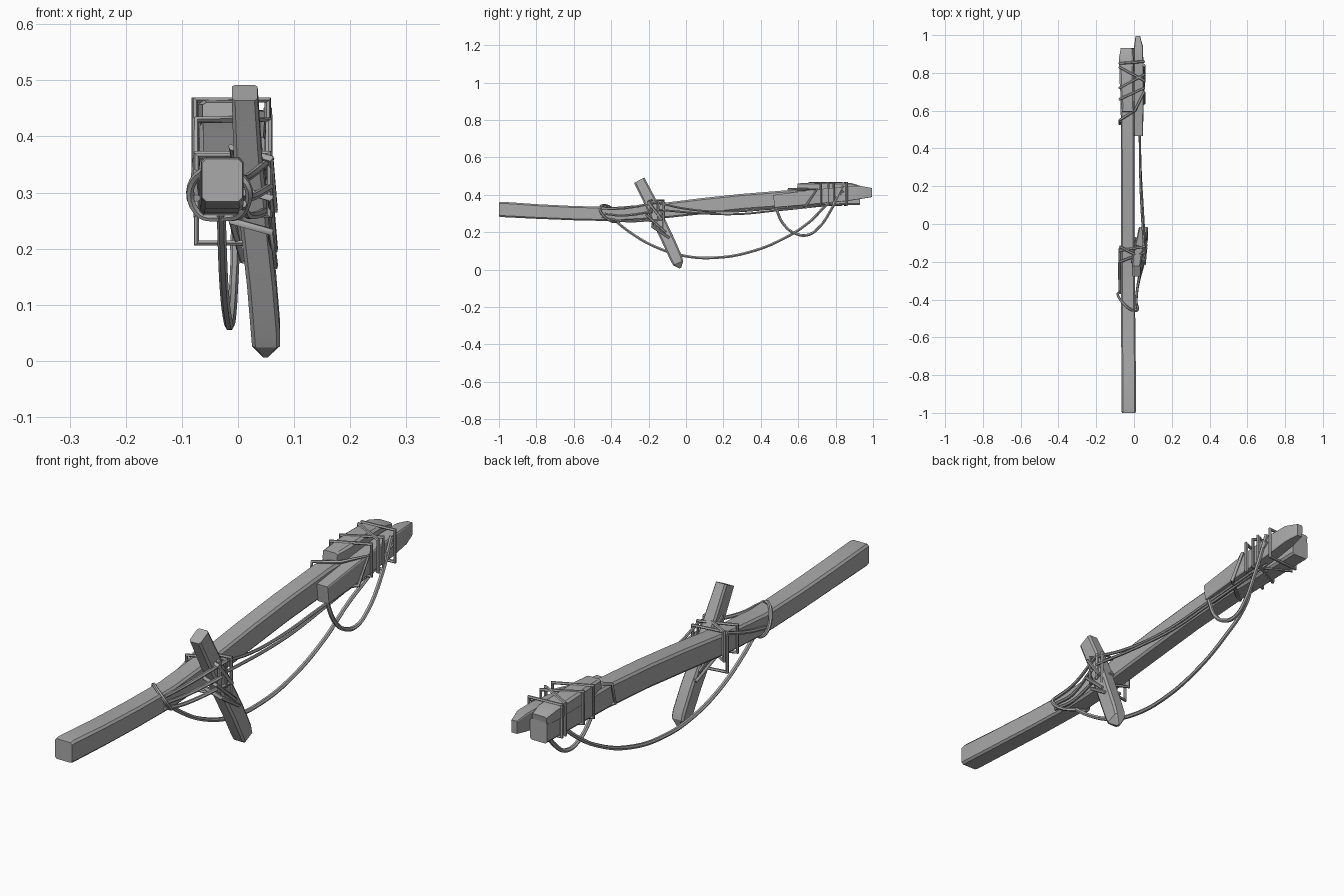
import bpy
import bmesh
import math
from mathutils import Vector

cube = bpy.data.objects.get("Cube")
if cube:
    bpy.data.objects.remove(cube, do_unlink=True)


def material(name, value):
    m = bpy.data.materials.new(name)
    m.use_nodes = True
    m.diffuse_color = (value, value, value, 1)
    m.node_tree.nodes["Principled BSDF"].inputs["Base Color"].default_value = m.diffuse_color
    return m


GREY = material("plain grey", 0.4)


def smooth(obj, degrees):
    bpy.ops.object.select_all(action="DESELECT")
    obj.select_set(True)
    bpy.context.view_layer.objects.active = obj
    bpy.ops.object.shade_smooth_by_angle(angle=math.radians(degrees))


def timber(name, stations, chamfer=0.2):
    """Chamfered rectangular bar; each station is x, y, z, half width, half height."""
    bm = bmesh.new()
    centres = [Vector(s[:3]) for s in stations]
    k = 1 - chamfer
    outline = [(k, -1), (1, -k), (1, k), (k, 1), (-k, 1), (-1, k), (-1, -k), (-k, -1)]
    rings = []
    for i, (c, s) in enumerate(zip(centres, stations)):
        t = (centres[min(i + 1, len(centres) - 1)] - centres[max(i - 1, 0)]).normalized()
        side = Vector((1, 0, 0))
        up = side.cross(t).normalized()
        rings.append([bm.verts.new(c + side * a * s[3] + up * b * s[4]) for a, b in outline])
    for r, q in zip(rings, rings[1:]):
        for i in range(8):
            j = (i + 1) % 8
            bm.faces.new((r[i], r[j], q[j], q[i]))
    bm.faces.new(rings[0])
    bm.faces.new(rings[-1])
    bmesh.ops.recalc_face_normals(bm, faces=bm.faces)
    mesh = bpy.data.meshes.new(name)
    bm.to_mesh(mesh)
    bm.free()
    obj = bpy.data.objects.new(name, mesh)
    bpy.context.collection.objects.link(obj)
    mesh.materials.append(GREY)
    smooth(obj, 25)


def rope(name, points, radius=0.007, closed=False, curved=True):
    data = bpy.data.curves.new(name, "CURVE")
    data.dimensions = "3D"
    data.bevel_depth = radius
    data.bevel_resolution = 1
    data.resolution_u = 6
    data.use_fill_caps = True
    spline = data.splines.new("BEZIER")
    spline.bezier_points.add(len(points) - 1)
    for bp, p in zip(spline.bezier_points, points):
        bp.co = p
        bp.handle_left_type = bp.handle_right_type = "AUTO" if curved else "VECTOR"
    spline.use_cyclic_u = closed
    obj = bpy.data.objects.new(name, data)
    bpy.context.collection.objects.link(obj)
    bpy.ops.object.select_all(action="DESELECT")
    obj.select_set(True)
    bpy.context.view_layer.objects.active = obj
    bpy.ops.object.convert(target="MESH")
    obj = bpy.context.object
    obj.data.materials.clear()
    obj.data.materials.append(GREY)
    smooth(obj, 50)


def binding(name, y_right, y_left, x0, x1, z0, z1):
    """Slanted rope loop around a rectangular bundle."""
    rope(name, [(x0, y_right, z0), (x0, y_right, z1), (x1, y_left, z1), (x1, y_left, z0)],
         closed=True, curved=False)


# Long bent shaft
timber("shaft", [
    (-.028, -1, .322, .036, .038), (-.028, -.985, .322, .038, .041),
    (-.028, -.8, .311, .038, .039), (-.03, -.6, .302, .038, .038),
    (-.032, -.38, .297, .037, .038), (-.033, -.15, .312, .036, .041),
    (-.033, .1, .341, .036, .043), (-.033, .3, .362, .036, .043),
    (-.034, .55, .381, .036, .044), (-.036, .93, .387, .036, .04)])

# Timbers lashed at the far end
timber("side_plank", [
    (.024, .47, .365, .024, .034), (.025, .65, .385, .025, .038),
    (.025, .85, .405, .025, .04), (.024, .94, .413, .023, .034),
    (.02, .995, .412, .012, .024)], .12)
timber("top_wedge", [
    (-.033, .595, .443, .03, .018), (-.034, .66, .437, .036, .028),
    (-.038, .75, .439, .038, .028), (-.041, .88, .438, .038, .026),
    (-.04, .93, .43, .03, .018)], .25)

# Slanted cross stake with sharpened foot
timber("cross_stake", [
    (.012, -.25, .478, .023, .031), (.017, -.2, .38, .025, .033),
    (.03, -.14, .25, .026, .034), (.042, -.09, .145, .026, .034),
    (.049, -.052, .06, .026, .033), (.05, -.042, .035, .025, .029),
    (.049, -.03, .008, .004, .005)], .25)

# Far end lashings
for i, (yr, yl) in enumerate([(.66, .72), (.72, .79), (.83, .76), (.85, .86)]):
    binding(f"end_lashing_{i + 1}", yr, yl, -.077, .053, .345, .465)
rope("lower_end_lashing", [(-.076, .55, .43), (.005, .6, .43), (.054, .7, .43),
                           (.054, .64, .34), (-.03, .57, .332), (-.076, .53, .35)],
     closed=True, curved=False)

# Cross stake lashings around shaft and stake
for i, (yr, yl, z0, z1) in enumerate([(-.2, -.15, .262, .365), (-.12, -.19, .26, .37),
                                      (-.14, -.12, .21, .36)]):
    binding(f"stake_lashing_{i + 1}", yr, yl, -.074, .056, z0, z1)
for i, (ya, yb, za, zb) in enumerate([(-.21, -.11, .31, .2), (-.18, -.09, .25, .17),
                                      (-.2, -.13, .38, .27)]):
    rope(f"stake_wrap_{i + 1}", [(-.012, ya, za), (.058, ya, za - .02), (.066, yb, zb),
                                 (.008, yb + .015, zb + .01)], closed=True, curved=False)

# Front loop and its diagonal strands
rope("front_loop", [(-.073, -.36, .265), (-.073, -.4, .33), (.008, -.46, .325),
                    (.012, -.42, .27), (-.03, -.37, .255)], closed=True)
for i, (z0, y1, z1) in enumerate([(.325, -.15, .36), (.28, -.13, .27), (.3, -.18, .31)]):
    rope(f"diagonal_strand_{i + 1}", [(.009, -.45, z0), (.018, -.34, (z0 + z1) / 2 - .015),
                                      (.058, y1, z1)])
rope("right_diagonal_strand", [(-.074, -.37, .29), (-.077, -.25, .32), (-.074, -.13, .36)])

# Strands stretched between stake and far end
rope("upper_strand", [(.055, -.16, .36), (.045, .0, .325), (.035, .2, .31),
                      (.032, .48, .327), (.035, .75, .343)], .006)
rope("lower_strand", [(.06, -.15, .32), (.045, .1, .3), (.035, .28, .297),
                      (.03, .48, .316), (.02, .8, .35)], .006)

# Slack hanging ropes
rope("long_slack_rope", [(-.03, -.4, .28), (-.028, -.3, .2), (-.024, -.16, .12),
                         (-.018, 0, .072), (-.014, .16, .064), (-.01, .34, .094),
                         (-.006, .52, .165), (0, .66, .255), (.03, .74, .335),
                         (.054, .84, .42)], .008)
rope("short_slack_rope", [(.035, .48, .33), (.04, .52, .245), (.042, .58, .195),
                          (.044, .65, .185), (.048, .71, .225), (.053, .77, .31),
                          (.053, .84, .45)], .008)
